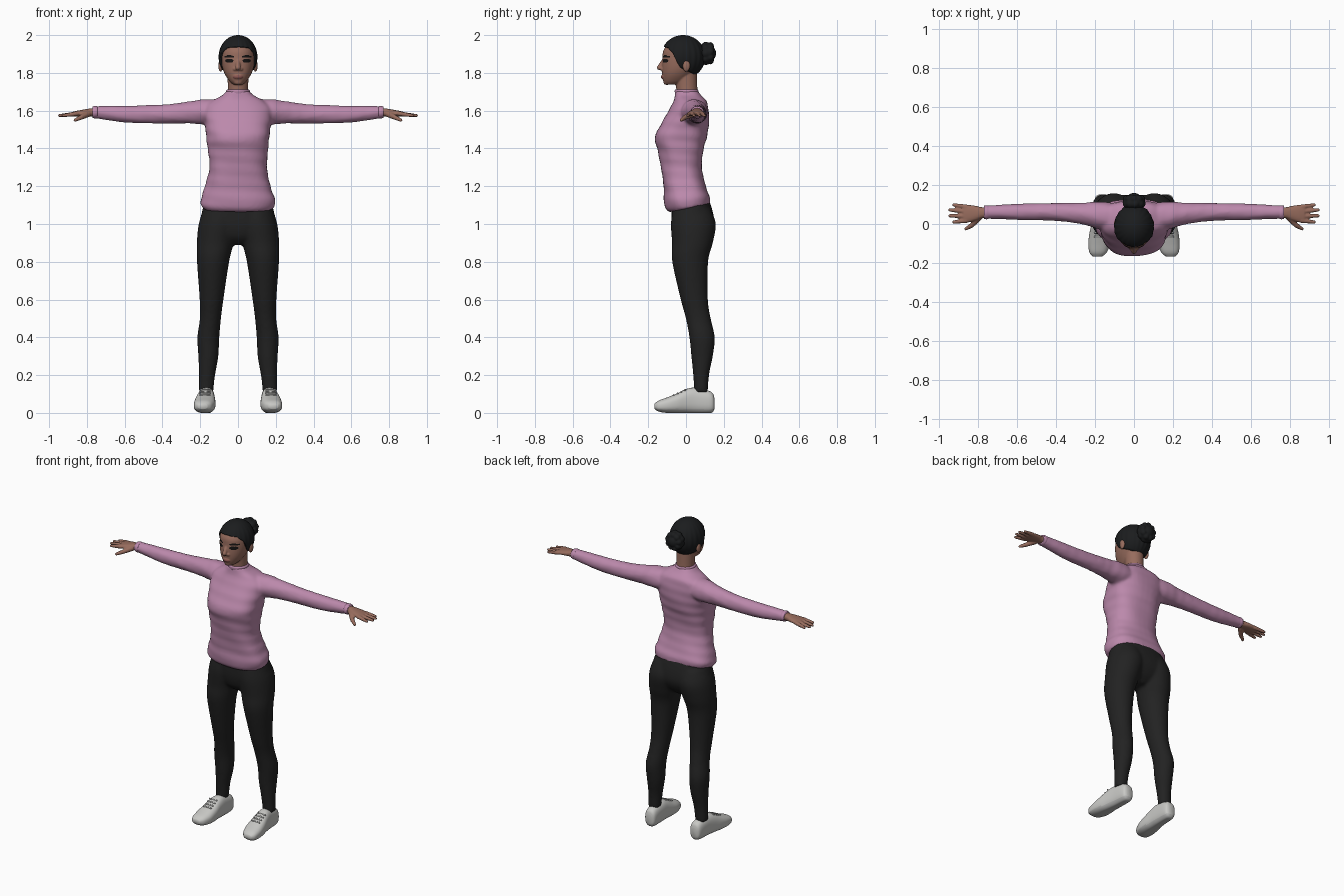
import bpy, bmesh
from math import sin, cos, pi, radians
from mathutils import Matrix, Vector

if "Cube" in bpy.data.objects:
    bpy.data.objects.remove(bpy.data.objects["Cube"])


def material(name, *rgb):
    m = bpy.data.materials.new(name)
    m.use_nodes = True
    m.diffuse_color = (*rgb, 1)
    node = m.node_tree.nodes["Principled BSDF"]
    node.inputs["Base Color"].default_value = (*rgb, 1)
    node.inputs["Roughness"].default_value = 0.8
    return m


PINK = material("pink knit", .50, .25, .41)
BLACK = material("black leggings", .016, .016, .016)
HAIR = material("dark hair", .011, .012, .013)
SKIN = material("skin", .31, .15, .11)
LIPS = material("lips", .25, .09, .08)
DARK = material("eye shadow", .008, .007, .007)
WHITE = material("shoe white", .58, .58, .56)
SOLE = material("sole grey", .48, .48, .47)


def spline(rows, i, f):
    """Smooth interpolation between section rows i and i + 1."""
    a, b, c, d = (rows[min(max(k, 0), len(rows) - 1)] for k in range(i - 1, i + 3))
    return [q + f / 2 * (r - p + f * (2 * p - 5 * q + 4 * r - s + f * (3 * (q - r) + s - p)))
            for p, q, r, s in zip(a, b, c, d)]


def loft(bm, rows, place, power=2.0, fold=0.0, sides=40, steps=5):
    """Skin sections (t, centre u, centre v, radius u, radius v)."""
    samples = [spline(rows, i, k / steps) for i in range(len(rows) - 1) for k in range(steps)]
    samples.append(rows[-1])
    rings = []
    for t, cu, cv, ru, rv in samples:
        ring = []
        for k in range(sides):
            a = 2 * pi * k / sides
            grow = 1 + fold * sin(3 * a + 60 * t) * cos(2 * a - 35 * t)
            u = abs(cos(a)) ** (2 / power) * (1 if cos(a) > 0 else -1) * ru * grow
            v = abs(sin(a)) ** (2 / power) * (1 if sin(a) > 0 else -1) * rv * grow
            ring.append(bm.verts.new(place(t, cu + u, cv + v)))
        rings.append(ring)
    for low, high in zip(rings, rings[1:]):
        for k in range(sides):
            n = (k + 1) % sides
            bm.faces.new((low[k], low[n], high[n], high[k]))
    bm.faces.new(rings[0])
    bm.faces.new(rings[-1])


def ball(bm, centre, radii):
    bmesh.ops.create_uvsphere(bm, u_segments=24, v_segments=16, radius=1,
                              matrix=Matrix.Translation(centre) @ Matrix.Diagonal((*radii, 1)))


def limb(bm, start, end, r1, r2):
    """Round-ended tapered rod."""
    a, b = Vector(start), Vector(end)
    turn = (b - a).to_track_quat('Z', 'Y').to_matrix().to_4x4()
    bmesh.ops.create_cone(bm, cap_ends=True, segments=16, radius1=r1, radius2=r2,
                          depth=(b - a).length, matrix=Matrix.Translation((a + b) / 2) @ turn)
    ball(bm, a, (r1,) * 3)
    ball(bm, b, (r2,) * 3)


def finish(bm, name, mats, voxel=0, smooth=3, rule=None):
    """Make the object; fuse its pieces when a voxel size is given, then colour by rule."""
    bmesh.ops.recalc_face_normals(bm, faces=bm.faces)
    mesh = bpy.data.meshes.new(name)
    bm.to_mesh(mesh)
    bm.free()
    ob = bpy.data.objects.new(name, mesh)
    bpy.context.collection.objects.link(ob)
    if voxel:
        mod = ob.modifiers.new("fuse", 'REMESH')
        mod.mode, mod.voxel_size = 'VOXEL', voxel
        mod = ob.modifiers.new("relax", 'SMOOTH')
        mod.factor, mod.iterations = .5, smooth
        graph = bpy.context.evaluated_depsgraph_get()
        mesh = bpy.data.meshes.new_from_object(ob.evaluated_get(graph))
        ob.modifiers.clear()
        ob.data = mesh
    mesh.materials.clear()
    for m in mats:
        mesh.materials.append(m)
    for p in mesh.polygons:
        p.use_smooth = True
        p.material_index = rule(p.center) if rule else 0
    return ob


def upright(t, u, v):
    return (u, v, t)


def hem_tilt(t, u, v):
    return (u, v, t + .2 * v * min(max((1.3 - t) / .2, 0), 1))


def sideways(s):
    return lambda t, u, v: (s * t, u, v)


def upright_side(s):
    return lambda t, u, v: (s * u, v, t)


# Sweater: body and sleeves fused together
bm = bmesh.new()
loft(bm, [(1.08, 0, .02, .185, .108), (1.12, 0, .006, .198, .12), (1.2, 0, -.008, .174, .11),
          (1.3, 0, -.025, .152, .108), (1.4, 0, -.028, .16, .123), (1.46, 0, -.028, .167, .138),
          (1.54, 0, -.003, .175, .124), (1.61, 0, .017, .175, .102), (1.65, 0, .022, .14, .088),
          (1.68, 0, .012, .085, .07), (1.705, 0, .003, .06, .06)], hem_tilt, 2.5, .022)
for s in (1, -1):
    loft(bm, [(.08, .035, 1.59, .07, .07), (.18, .045, 1.593, .07, .067), (.26, .053, 1.59, .056, .058),
              (.4, .062, 1.582, .046, .05), (.58, .062, 1.581, .042, .045), (.7, .062, 1.588, .036, .037),
              (.765, .06, 1.592, .034, .031)], sideways(s), 2, .03)
finish(bm, "sweater", [PINK], .009, 4)

# Collar band and sleeve cuffs
bm = bmesh.new()
loft(bm, [(1.69, 0, .004, .062, .062), (1.705, 0, .003, .063, .063), (1.712, 0, .002, .058, .059)], upright)
for s in (1, -1):
    loft(bm, [(.745, .06, 1.592, .034, .031), (.757, .06, 1.592, .036, .033),
              (.77, .06, 1.592, .033, .03)], sideways(s))
finish(bm, "collar_and_cuffs", [PINK])

# Leggings: hips and two legs fused together
bm = bmesh.new()
loft(bm, [(1.15, 0, .02, .165, .095), (1.06, 0, .033, .192, .11), (.99, 0, .037, .195, .112),
          (.93, 0, .032, .13, .09), (.89, 0, .03, .05, .05)], upright, 2.3)
for s in (1, -1):
    loft(bm, [(1.08, .095, .03, .088, .1), (1.0, .102, .039, .106, .119), (.9, .12, .034, .098, .108),
              (.8, .132, .022, .085, .095), (.6, .14, .044, .063, .072), (.5, .146, .065, .056, .066),
              (.4, .157, .085, .058, .067), (.3, .157, .085, .053, .057), (.2, .164, .08, .043, .042),
              (.11, .17, .08, .039, .036)], upright_side(s))
finish(bm, "leggings", [BLACK], .01, 4)

# Shoes with soles and laces
for s, side in ((1, "left"), (-1, "right")):
    bm = bmesh.new()
    loft(bm, [(.15, .163, .05, .02, .03), (.132, .163, .056, .037, .056), (.05, .166, .065, .043, .068),
              (0, .17, .062, .048, .064), (-.05, .174, .05, .055, .052), (-.1, .178, .041, .056, .041),
              (-.145, .184, .036, .045, .029), (-.166, .187, .035, .025, .014)],
         lambda t, u, v: (s * u, t, max(v, 0)), 2.5)
    finish(bm, side + "_shoe", [WHITE, SOLE], rule=lambda c: int(c.z < .02))
    bm = bmesh.new()
    for k in range(4):
        y, z = -.065 + .02 * k, .094 + .009 * k
        limb(bm, (s * .15, y, z), (s * .2, y, z), .005, .005)
    finish(bm, side + "_laces", [SOLE])

# Hands: palm, four fingers and thumb
for s, side in ((1, "left"), (-1, "right")):
    bm = bmesh.new()
    loft(bm, [(.74, .06, 1.592, .027, .024), (.78, .058, 1.591, .028, .021), (.81, .056, 1.589, .037, .018),
              (.85, .053, 1.585, .045, .015), (.875, .052, 1.582, .042, .012)], sideways(s), 2.3)
    for base, tip, reach in ((.088, .098, .925), (.064, .072, .945), (.04, .042, .945), (.017, .01, .925)):
        limb(bm, (s * .86, base, 1.583), (s * reach, tip, 1.574), .0125, .0085)
    limb(bm, (s * .795, .035, 1.582), (s * .83, -.005, 1.565), .017, .013)
    limb(bm, (s * .83, -.005, 1.565), (s * .862, -.025, 1.55), .013, .009)
    finish(bm, side + "_hand", [SKIN], .005, 2)

# Head and neck, with painted eyes, brows and lips
bm = bmesh.new()
loft(bm, [(1.66, 0, .008, .056, .056), (1.72, 0, .004, .054, .056), (1.8, 0, 0, .056, .058)], upright)
loft(bm, [(1.738, 0, -.075, .024, .03), (1.755, 0, -.06, .044, .06), (1.79, 0, -.045, .068, .081),
          (1.83, 0, -.028, .083, .1), (1.88, 0, -.02, .089, .105), (1.92, 0, -.019, .085, .1),
          (1.96, 0, -.012, .064, .076), (1.982, 0, -.01, .03, .035)], upright, 2.15)
limb(bm, (0, -.115, 1.872), (0, -.14, 1.828), .009, .014)
limb(bm, (-.016, -.125, 1.82), (.016, -.125, 1.82), .01, .01)
ball(bm, (0, -.118, 1.779), (.027, .015, .013))
ball(bm, (0, -.102, 1.752), (.025, .018, .016))
for s in (1, -1):
    ball(bm, (s * .092, .002, 1.838), (.012, .02, .032))


def face_colour(c):
    x = abs(c.x)
    if c.y > -.05:
        return 0
    if ((x - .046) / .022) ** 2 + ((c.z - 1.864) / .011) ** 2 < 1:
        return 1
    if .022 < x < .072 and abs(c.z - 1.888 + 3 * (x - .048) ** 2) < .0045:
        return 1
    return 2 if (x / .028) ** 2 + ((c.z - 1.778) / .01) ** 2 < 1 else 0


finish(bm, "head", [SKIN, DARK, LIPS], .004, 3, face_colour)

# Hair cap: combed dome running from the crown down to the hairline
HAIRLINE = [(0, 29), (40, 26), (62, 10), (80, -28), (95, -38), (130, -50), (180, -63)]


def hairline(turn):
    for (a, low), (b, high) in zip(HAIRLINE, HAIRLINE[1:]):
        if turn <= b:
            return low + (high - low) * (turn - a) / (b - a)
    return HAIRLINE[-1][1]


bm = bmesh.new()
COUNT, ROWS = 120, 22
crown = bm.verts.new((0, -.015, 2))
grid = []
for k in range(COUNT):
    turn = 360 * k / COUNT
    edge = hairline(min(turn, 360 - turn))
    column = []
    for r in range(1, ROWS + 1):
        tilt = radians(90 + (edge - 90) * r / ROWS)
        comb = 1 - .012 * (1 + sin(radians(turn * 20))) * cos(tilt) ** 2
        a = radians(turn)
        column.append(bm.verts.new((.103 * sin(a) * cos(tilt) * comb,
                                    -.015 - .118 * cos(a) * cos(tilt) * comb,
                                    1.885 + .115 * sin(tilt))))
    grid.append(column)
for k in range(COUNT):
    here, there = grid[k], grid[(k + 1) % COUNT]
    bm.faces.new((crown, here[0], there[0]))
    for r in range(ROWS - 1):
        bm.faces.new((here[r], here[r + 1], there[r + 1], there[r]))
cap = finish(bm, "hair_cap", [HAIR])
shell = cap.modifiers.new("thickness", 'SOLIDIFY')
shell.thickness, shell.offset = .012, -1

# Hair bun: a core wrapped in a twisted coil
bm = bmesh.new()
ball(bm, (0, .112, 1.903), (.045, .048, .045))
for k in range(9):
    a, b = 2 * pi * k / 9, 2 * pi * (k + 1.3) / 9
    limb(bm, (.036 * cos(a), .105, 1.903 + .038 * sin(a)),
         (.038 * cos(b), .128, 1.903 + .04 * sin(b)), .024, .02)
finish(bm, "hair_bun", [HAIR], .005, 1)
